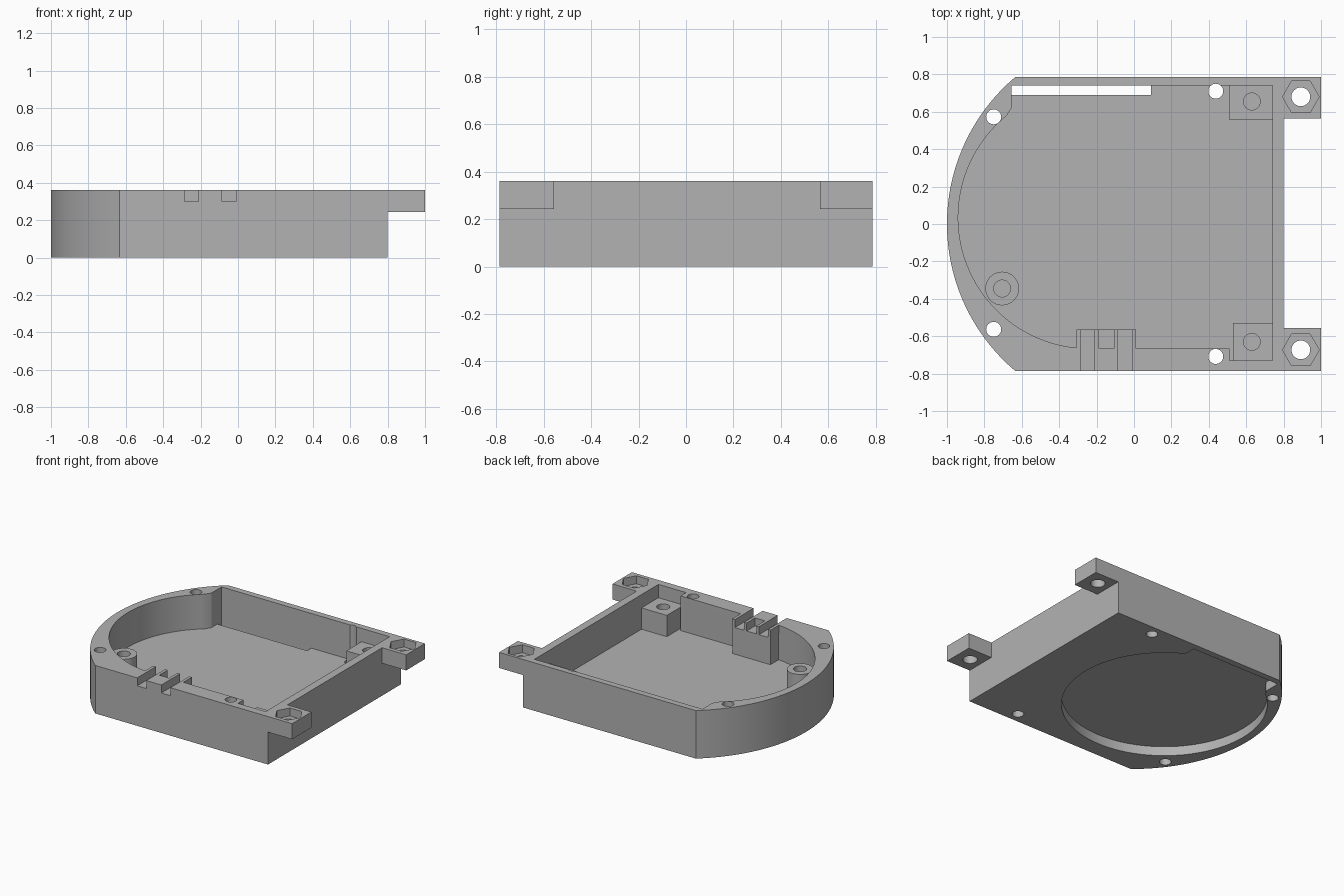
import bpy, bmesh, math

if "Cube" in bpy.data.objects:
    bpy.data.objects.remove(bpy.data.objects["Cube"])

grey = bpy.data.materials.new("plain grey")
grey.use_nodes = True
colour = (0.45, 0.45, 0.45, 1)
grey.diffuse_color = colour
grey.node_tree.nodes["Principled BSDF"].inputs["Base Color"].default_value = colour

RIM, FLOOR, POST_TOP, RECESS = 0.36, 0.10, 0.26, 0.07


def prism(name, points, z0, z1):
    """Extrude a flat outline between two heights."""
    bm = bmesh.new()
    face = bm.faces.new([bm.verts.new((x, y, z0)) for x, y in points])
    top = bmesh.ops.extrude_face_region(bm, geom=[face])["geom"]
    bmesh.ops.translate(bm, vec=(0, 0, z1 - z0),
                        verts=[v for v in top if isinstance(v, bmesh.types.BMVert)])
    bmesh.ops.recalc_face_normals(bm, faces=bm.faces)
    mesh = bpy.data.meshes.new(name)
    bm.to_mesh(mesh)
    bm.free()
    obj = bpy.data.objects.new(name, mesh)
    obj.data.materials.append(grey)
    bpy.context.collection.objects.link(obj)
    return obj


def arc(cx, cy, r, a0, a1, n):
    angles = [math.radians(a0 + (a1 - a0) * i / n) for i in range(n + 1)]
    return [(cx + r * math.cos(a), cy + r * math.sin(a)) for a in angles]


def box(name, x0, x1, y0, y1, z0, z1):
    return prism(name, [(x0, y0), (x1, y0), (x1, y1), (x0, y1)], z0, z1)


def round_bar(name, x, y, r, z0, z1, sides=32):
    return prism(name, arc(x, y, r, 0, 360, sides)[:-1], z0, z1)


def cut(obj, cutter):
    """Subtract the cutter from the object, then discard it."""
    mod = obj.modifiers.new("cut", "BOOLEAN")
    mod.operation, mod.solver, mod.object = "DIFFERENCE", "EXACT", cutter
    bpy.ops.object.select_all(action="DESELECT")
    bpy.context.view_layer.objects.active = obj
    obj.select_set(True)
    bpy.ops.object.modifier_apply(modifier=mod.name)
    bpy.data.objects.remove(cutter)


# Tray body with one rounded end
half = 0.787
bulge = math.degrees(math.asin(half / 1.028))
tray = prism("tray", [(0.8, -half), (0.8, half)]
             + arc(0.028, 0, 1.028, 180 - bulge, 180 + bulge, 64), 0, RIM)

# Inner cavity
cx, cy, r = -0.24, 0.035, 0.70
cut(tray, prism("cavity", [(0.74, -0.73), (0.74, 0.74), (-0.655, 0.74), (-0.655, 0.62)]
                + arc(cx, cy, r, 129, 270, 56)
                + [(0.51, cy - r), (0.51, -0.73)], FLOOR, 1))

# Shallow round recess underneath, with a straight shoulder
cut(tray, prism("under_recess", [(0.09, 0.74), (-0.655, 0.74), (-0.655, 0.62)]
                + arc(cx, cy, r, 129, 421.9, 110), -1, RECESS))

# Slit through the floor along the back wall
cut(tray, box("slit", -0.655, 0.09, 0.69, 0.74, RECESS - 0.02, FLOOR + 0.02))

# Screw holes through the rim
for x, y in ((-0.75, 0.573), (-0.75, -0.563), (0.437, 0.71), (0.437, -0.708)):
    cut(tray, round_bar("screw_hole", x, y, 0.04, -1, 1))

# Cable channels through the front wall
channels = ((-0.285, -0.21), (-0.085, -0.01))
for x0, x1 in channels:
    cut(tray, box("channel", x0, x1, -1, -0.6, 0.30, 1))

# Mounting tabs with nut pockets
for name, y0, y1, y in (("back_tab", 0.565, half, 0.68), ("front_tab", -half, -0.557, -0.673)):
    tab = box(name, 0.8, 1.0, y0, y1, 0.243, RIM)
    for part in (tab, tray):
        cut(part, round_bar("nut_pocket", 0.892, y, 0.098, 0.30, 1, 6))
    cut(tab, round_bar("bolt_hole", 0.892, y, 0.05, -1, 1))

# Corner posts with blind holes
for name, x0, y0, y1, y in (("back_post", 0.507, 0.56, 0.74, 0.655),
                            ("front_post", 0.53, -0.73, -0.53, -0.63)):
    post = box(name, x0, 0.74, y0, y1, FLOOR, POST_TOP)
    cut(post, round_bar("post_hole", 0.63, y, 0.045, 0.13, 1))

# Round standoff
standoff = round_bar("standoff", -0.705, -0.345, 0.09, FLOOR, POST_TOP, 40)
cut(standoff, round_bar("standoff_hole", -0.705, -0.345, 0.045, 0.13, 1))

# Cable guide block with thin fins beside each channel
box("cable_guide", -0.305, 0.01, cy - r, -0.565, FLOOR, 0.30)
for x0, x1 in channels:
    for fin_x in (x0 - 0.022, x1):
        box("guide_fin", fin_x, fin_x + 0.022, cy - r, -0.565, 0.30, RIM)

# Smooth curved walls, keep edges crisp
bpy.ops.object.select_all(action="DESELECT")
for obj in bpy.context.collection.objects:
    if obj.type == "MESH":
        obj.select_set(True)
        bpy.context.view_layer.objects.active = obj
bpy.ops.object.shade_smooth_by_angle(angle=math.radians(30))
